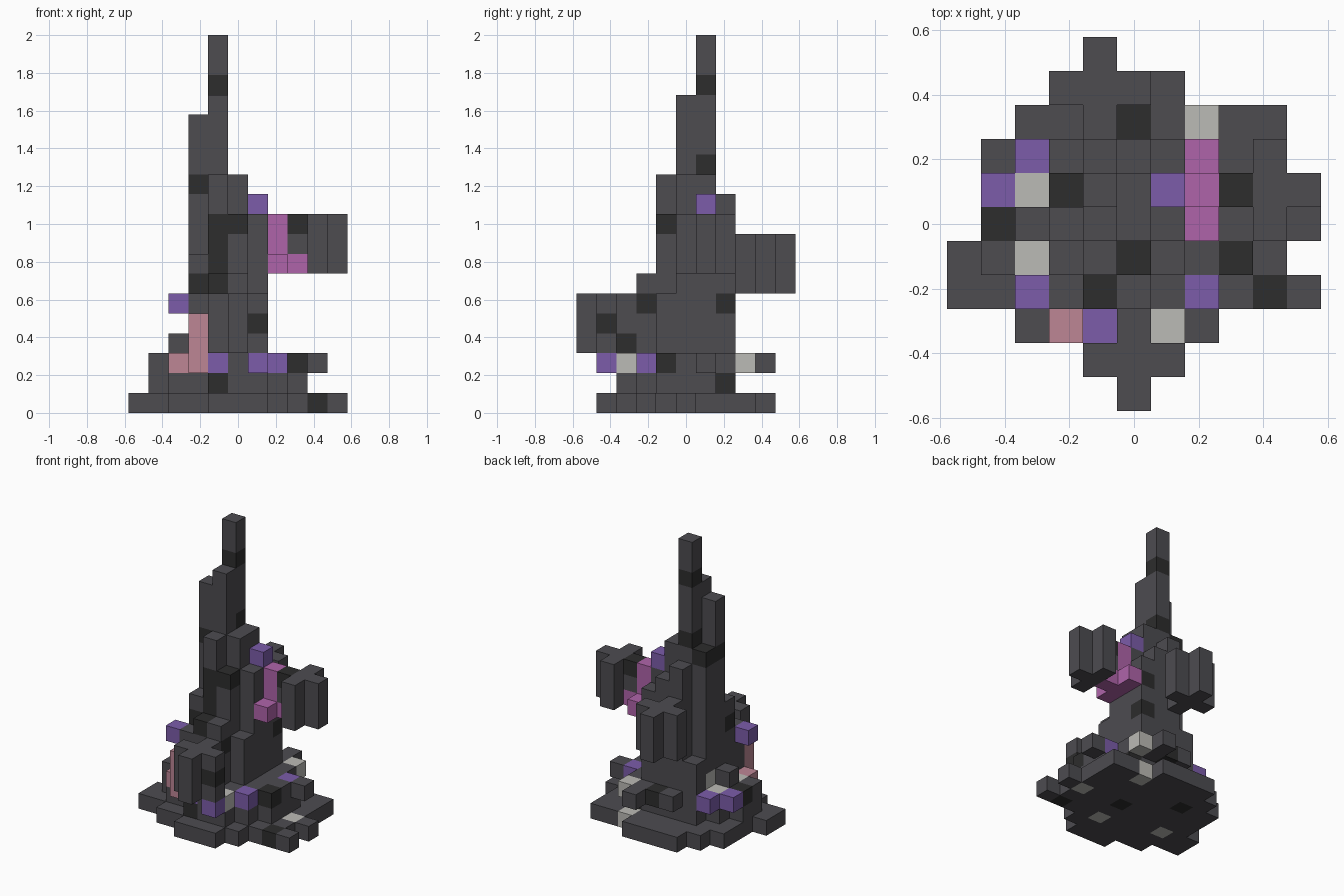
import bpy
import bmesh
from mathutils import Vector

cube = bpy.data.objects.get("Cube")
if cube:
    bpy.data.objects.remove(cube, do_unlink=True)

UNIT = 2 / 19  # edge of one block

# Flat colours, linear
COLOURS = {
    "dark_grey": (0.074, 0.072, 0.081),
    "black": (0.026, 0.026, 0.026),
    "purple": (0.20, 0.107, 0.40),
    "magenta": (0.43, 0.127, 0.40),
    "bone": (0.50, 0.495, 0.465),
    "pink": (0.51, 0.24, 0.30),
}
names = list(COLOURS)
materials = []
for name, rgb in COLOURS.items():
    mat = bpy.data.materials.new(name)
    mat.use_nodes = True
    mat.diffuse_color = (*rgb, 1)
    bsdf = mat.node_tree.nodes["Principled BSDF"]
    bsdf.inputs["Base Color"].default_value = (*rgb, 1)
    bsdf.inputs["Roughness"].default_value = 0.9
    materials.append(mat)

parts = {}    # part name -> block cells
paint = {}    # block cell -> colour name


def column(part, x, y, low, high, colour=None):
    """Stack blocks at one spot, from low to high inclusive."""
    for z in range(low, high + 1):
        parts.setdefault(part, set()).add((x, y, z))
        if colour:
            paint[x, y, z] = colour


def slab(part, level, back, spans):
    """One layer of blocks, as x spans in rows going from back to front."""
    for step, (left, right) in enumerate(spans):
        for x in range(left, right + 1):
            column(part, x, back - step, level, level)


def cross_pillar(part, x, y, low):
    """Three-block-tall pillar with a plus-shaped section."""
    for dx, dy in ((0, 0), (1, 0), (-1, 0), (0, 1), (0, -1)):
        column(part, x + dx, y + dy, low, low + 2)


# Stepped ground
slab("base", 0, 4, [(-2, 1), (-3, 4), (-4, 4), (-4, 4), (-4, 5),
                    (-5, 4), (-5, 5), (-3, 2), (-1, 1)])
slab("lower_step", 1, 2, [(-2, 2), (-3, 3), (-4, 3), (-4, 3), (-3, 2), (-1, 1)])
slab("upper_step", 2, 4, [(1, 1), (-1, 2), (-3, 2), (-4, 4), (-4, 3),
                          (-4, 3), (-3, 2), (-2, 1), (1, 1)])

# Tower and spire: top level of each column, rows from back to front
tower_tops = [(4, 10, 9, 8), (11, 18, 11, 10), (14, 15, 11, 9),
              (7, 11, 9, 5), (5, 6, 6, 2)]
for row, tops in enumerate(tower_tops):
    for col, top in enumerate(tops):
        column("tower", col - 2, 2 - row, 3, top)

# Hanging pillars around the tower
cross_pillar("front_pillar", 0, -4, 3)
cross_pillar("back_pillar", -1, 4, 6)
cross_pillar("left_pillar", 4, 1, 7)

# Coloured growths
column("magenta_growth", 2, 1, 7, 9, "magenta")
for y in (0, 2):
    column("magenta_growth", 2, y, 7, 7, "magenta")
column("pink_growth", -2, -3, 3, 4, "pink")
column("purple_growth", -3, -2, 5, 5, "purple")
column("side_block", -3, 0, 3, 3)

# Single painted blocks
ACCENTS = {
    "purple": [(1, 1, 10), (1, -4, 2), (-1, -3, 2), (2, -2, 2), (3, 1, 2),
               (-3, 2, 2), (-4, 1, 2)],
    "magenta": [(3, 1, 7)],
    "pink": [(-3, -2, 2), (-2, -3, 2)],
    "bone": [(2, 3, 2), (-3, 1, 2), (-3, -1, 2), (1, -3, 2), (-2, 1, 3),
             (1, -2, 0), (2, 3, 0), (-3, -1, 0), (4, 0, 0)],
    "black": [(-1, 1, 16), (-1, 1, 12), (-2, 0, 11), (-2, 1, 11), (0, -1, 9),
              (-1, -1, 9), (-1, -1, 8), (-1, -1, 7), (-1, -2, 6), (-2, -1, 6),
              (0, -2, 5), (1, -4, 4), (0, -3, 3), (3, 1, 9), (1, 2, 7),
              (1, 2, 5), (0, 3, 2), (3, -1, 2), (-4, 0, 2), (2, 2, 1),
              (-1, -3, 1), (4, -2, 0), (1, 0, 0), (-2, 2, 0)],
}
for colour, cells in ACCENTS.items():
    for cell in cells:
        paint[cell] = colour

filled = set().union(*parts.values())
DIRECTIONS = [Vector(d) for d in ((1, 0, 0), (0, 1, 0), (0, 0, 1))]


def build(part, cells):
    """Mesh of the exposed block faces of a part."""
    bm = bmesh.new()
    corners = {}

    def corner(p):
        key = tuple(round(c * 2) for c in p)
        if key not in corners:
            corners[key] = bm.verts.new(p * UNIT)
        return corners[key]

    for cell in sorted(cells):
        centre = Vector(cell) + Vector((0, 0, 0.5))
        for axis in range(3):
            for sign in (1, -1):
                normal = DIRECTIONS[axis] * sign
                if tuple(int(c) for c in Vector(cell) + normal) in filled:
                    continue
                u = DIRECTIONS[(axis + 1) % 3]
                v = DIRECTIONS[(axis + 2) % 3] * sign
                mid = centre + normal / 2
                ring = [mid + (u * a + v * b) / 2
                        for a, b in ((-1, -1), (1, -1), (1, 1), (-1, 1))]
                face = bm.faces.new([corner(p) for p in ring])
                face.material_index = names.index(paint.get(cell, "dark_grey"))
    mesh = bpy.data.meshes.new(part)
    bm.to_mesh(mesh)
    bm.free()
    for mat in materials:
        mesh.materials.append(mat)
    bpy.context.collection.objects.link(bpy.data.objects.new(part, mesh))


for part, cells in parts.items():
    build(part, cells)
